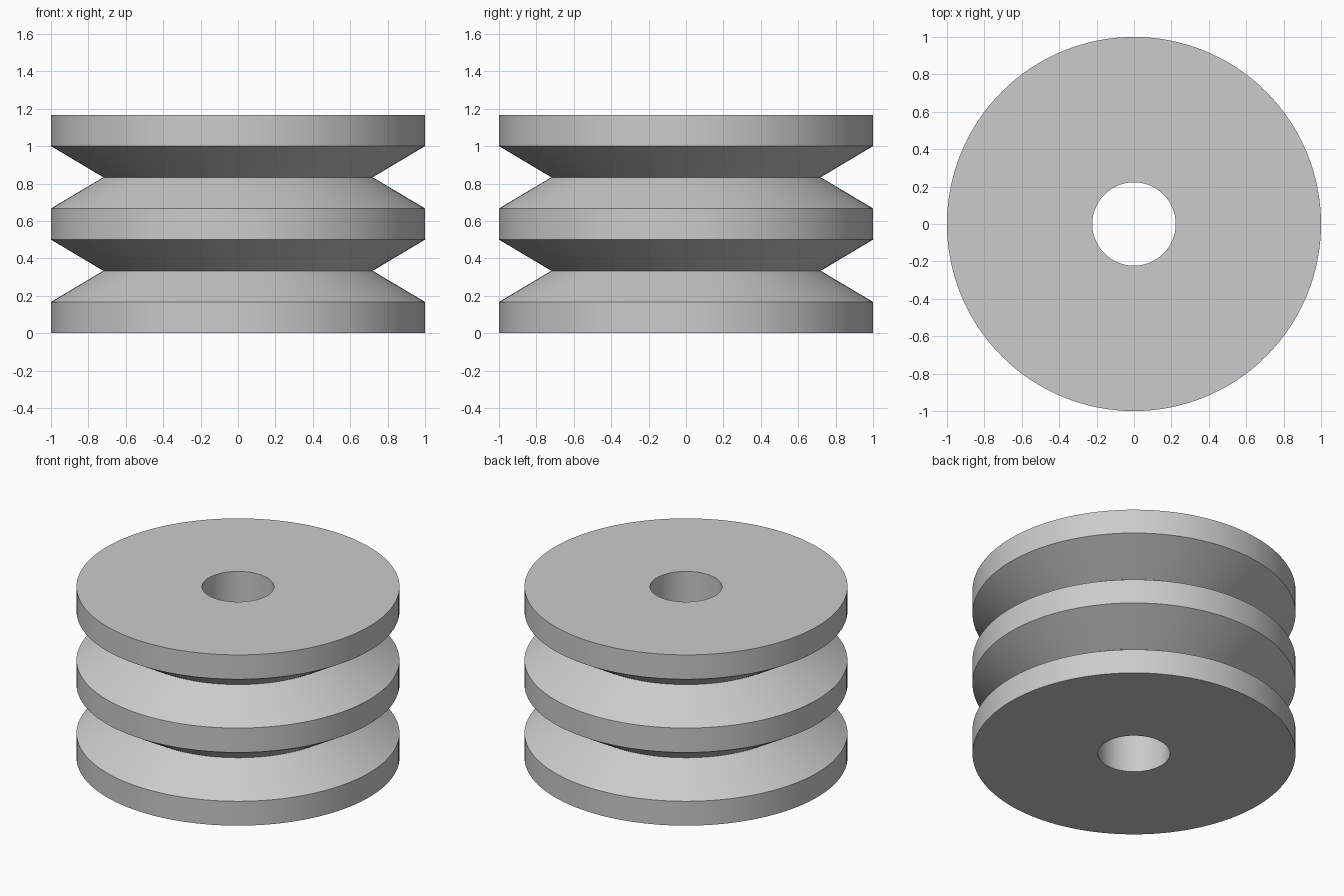
import bpy
import bmesh
import math

cube = bpy.data.objects.get("Cube")
if cube:
    bpy.data.objects.remove(cube, do_unlink=True)

SEGMENTS = 128
STEP = 1 / 6          # height of each rim or groove wall
RIM, GROOVE, BORE = 1.0, 0.72, 0.223

# Plain grey material
grey = bpy.data.materials.new("light_grey")
grey.use_nodes = True
colour = (0.6, 0.6, 0.6, 1)
grey.diffuse_color = colour
grey.node_tree.nodes["Principled BSDF"].inputs["Base Color"].default_value = colour

# Closed half section: three rims, two V grooves and the bore
outer = [RIM, RIM, GROOVE, RIM, RIM, GROOVE, RIM, RIM]
profile = [(r, i * STEP) for i, r in enumerate(outer)]
profile += [(BORE, profile[-1][1]), (BORE, 0)]

# Revolve the section around the z axis
bm = bmesh.new()
rings = []
for r, z in profile:
    angles = [math.tau * s / SEGMENTS for s in range(SEGMENTS)]
    rings.append([bm.verts.new((r * math.cos(a), r * math.sin(a), z)) for a in angles])
for ring, following in zip(rings, rings[1:] + rings[:1]):
    for s in range(SEGMENTS):
        t = (s + 1) % SEGMENTS
        bm.faces.new((ring[s], ring[t], following[t], following[s]))
bmesh.ops.recalc_face_normals(bm, faces=bm.faces)
mesh = bpy.data.meshes.new("double_groove_pulley")
bm.to_mesh(mesh)
bm.free()
mesh.materials.append(grey)

pulley = bpy.data.objects.new("double_groove_pulley", mesh)
bpy.context.collection.objects.link(pulley)

# Smooth round walls with sharp rims
bpy.context.view_layer.objects.active = pulley
pulley.select_set(True)
bpy.ops.object.shade_smooth_by_angle(angle=math.radians(25))
